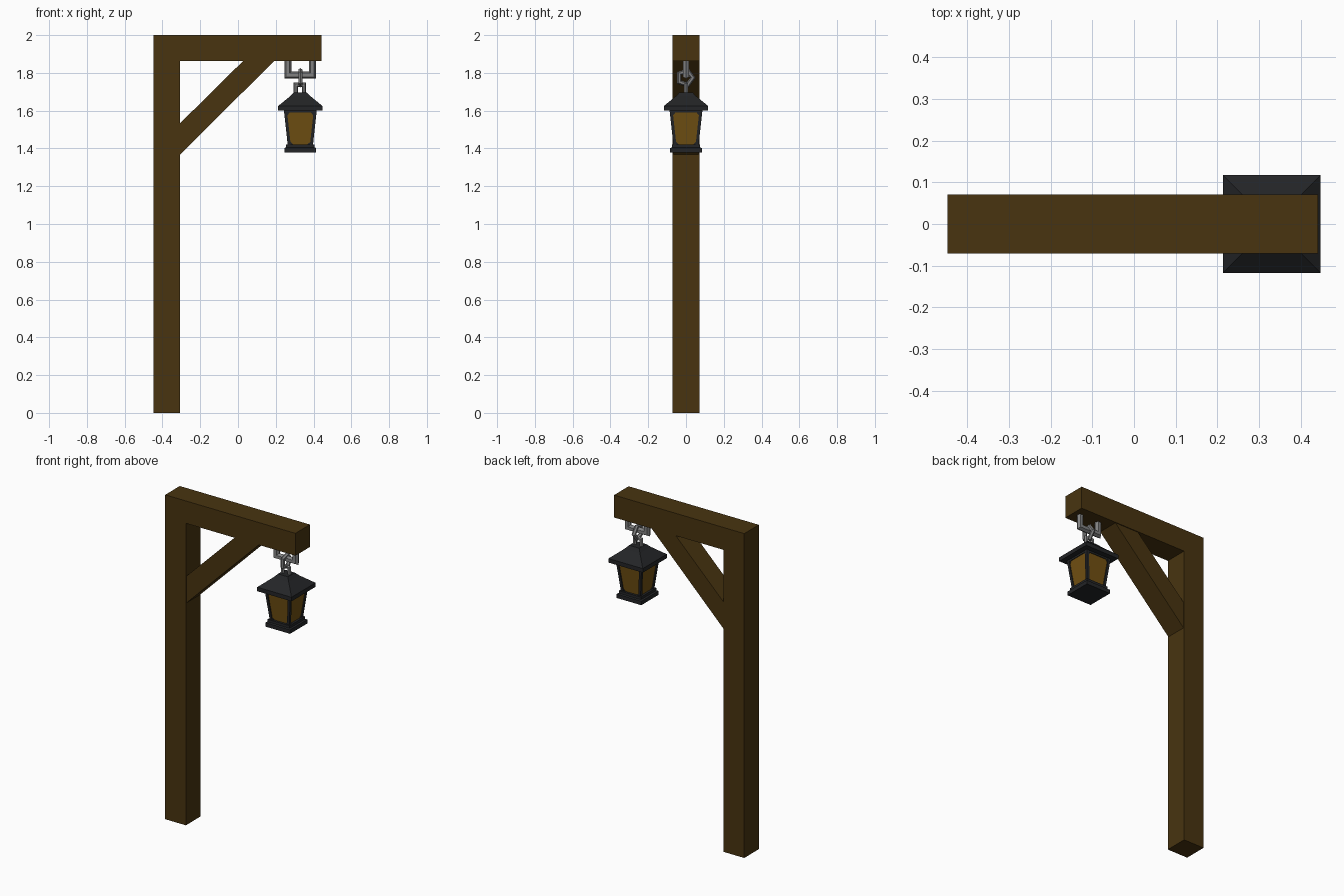
import bpy, bmesh, math
from mathutils import Vector

if "Cube" in bpy.data.objects:
    bpy.data.objects.remove(bpy.data.objects["Cube"])


def mat(name, r, g, b):
    m = bpy.data.materials.new(name)
    m.diffuse_color = (r, g, b, 1)
    m.use_nodes = True
    m.node_tree.nodes["Principled BSDF"].inputs["Base Color"].default_value = m.diffuse_color
    return m


WOOD = mat("dark_wood", 0.065, 0.034, 0.005)
IRON = mat("black_iron", 0.017, 0.018, 0.020)
STEEL = mat("grey_steel", 0.22, 0.22, 0.22)
GLASS = mat("amber_glass", 0.165, 0.08, 0.006)
CX = 0.33  # lantern axis


def finish(name, bm, m):
    bmesh.ops.recalc_face_normals(bm, faces=bm.faces[:])
    me = bpy.data.meshes.new(name)
    bm.to_mesh(me)
    bm.free()
    me.materials.append(m)
    ob = bpy.data.objects.new(name, me)
    bpy.context.collection.objects.link(ob)
    return ob


def loft(name, rings, m, closed=False):
    """Skin a list of equal-length point rings."""
    bm = bmesh.new()
    vs = [[bm.verts.new(p) for p in r] for r in rings]
    n = len(vs[0])
    pairs = list(zip(vs, vs[1:])) + ([(vs[-1], vs[0])] if closed else [])
    for a, b in pairs:
        for i in range(n):
            j = (i + 1) % n
            bm.faces.new((a[i], a[j], b[j], b[i]))
    if not closed:
        bm.faces.new(vs[0])
        bm.faces.new(vs[-1])
    return finish(name, bm, m)


def slab(name, profile, half, m):
    """Extrude an x-z profile along y."""
    return loft(name, [[(x, y, z) for x, z in profile] for y in (-half, half)], m)


def square(h, z, cx=CX, cy=0):
    return [(cx + sx * h, cy + sy * h, z) for sx, sy in ((-1, -1), (1, -1), (1, 1), (-1, 1))]


def bar(name, pts, normal, r, m, closed=False, sides=6):
    """Mitred rod along a planar path."""
    pts, nrm = [Vector(p) for p in pts], Vector(normal)
    n, rings = len(pts), []
    for i, p in enumerate(pts):
        d0 = (p - pts[i - 1]).normalized() if closed or i > 0 else None
        d1 = (pts[(i + 1) % n] - p).normalized() if closed or i < n - 1 else None
        d0, d1 = d0 or d1, d1 or d0
        t = (d0 + d1).normalized()
        side = nrm.cross(t) / t.dot(d1)
        angles = [2 * math.pi * (k + 0.5) / sides for k in range(sides)]
        rings.append([p + r * (math.cos(a) * nrm + math.sin(a) * side) for a in angles])
    return loft(name, rings, m, closed)


# Wooden post with arm, and diagonal brace
slab("post_and_arm", [(-0.447, 0), (-0.306, 0), (-0.306, 1.862), (0.441, 1.862),
                      (0.441, 2), (-0.447, 2)], 0.071, WOOD)
slab("brace", [(-0.31, 1.365), (-0.31, 1.53), (0.03, 1.866), (0.195, 1.866)], 0.066, WOOD)

# Hanging hardware: bracket, pentagonal link, lantern loop
bar("hanging_bracket", [(0.264, 0, 1.87), (0.264, 0, 1.789), (0.394, 0, 1.789), (0.394, 0, 1.87)],
    (0, 1, 0), 0.019, STEEL)
bar("chain_link", [(CX, 0.039 * math.cos(a) - 0.003, 1.774 + 0.039 * math.sin(a))
                   for a in (2 * math.pi * k / 5 for k in range(5))], (1, 0, 0), 0.012, STEEL, True)
bar("lantern_loop", [(0.306, 0, 1.68), (0.306, 0, 1.737), (0.35, 0, 1.737), (0.35, 0, 1.68)],
    (0, 1, 0), 0.011, STEEL)

# Lantern roof and stepped base
loft("lantern_roof", [square(0.117, 1.6), square(0.117, 1.625), square(0.052, 1.678),
                      square(0.034, 1.697)], IRON)
loft("lantern_base", [square(0.084, 1.378), square(0.084, 1.402), square(0.075, 1.406),
                      square(0.075, 1.422)], IRON)

# Tapered glass body with iron corner posts
loft("lantern_glass", [square(0.061, 1.42), square(0.081, 1.602)], GLASS)
for i, (sx, sy) in enumerate(((-1, -1), (1, -1), (1, 1), (-1, 1))):
    loft(f"corner_post_{i}", [square(0.008, z, CX + sx * o, sy * o)
                              for z, o in ((1.42, 0.059), (1.602, 0.079))], IRON)

# Top rail and small corner gussets on each pane
loft("top_rail", [square(0.084, 1.59), square(0.085, 1.602)], IRON)
for k in range(4):
    a = k * math.pi / 2
    for s in (-1, 1):
        for z, dz in ((1.422, 0.02), (1.59, -0.03)):
            h = 0.061 + (z - 1.42) * 0.11
            tri = [(s * h, z), (s * (h - 0.023), z), (s * h, z + dz)]
            rings = [[(CX + u * math.cos(a) - d * math.sin(a), u * math.sin(a) + d * math.cos(a), w)
                      for u, w in tri for d in [0.061 + (w - 1.42) * 0.11 + off]]
                     for off in (-0.002, 0.003)]
            loft("pane_gusset", rings, IRON)
